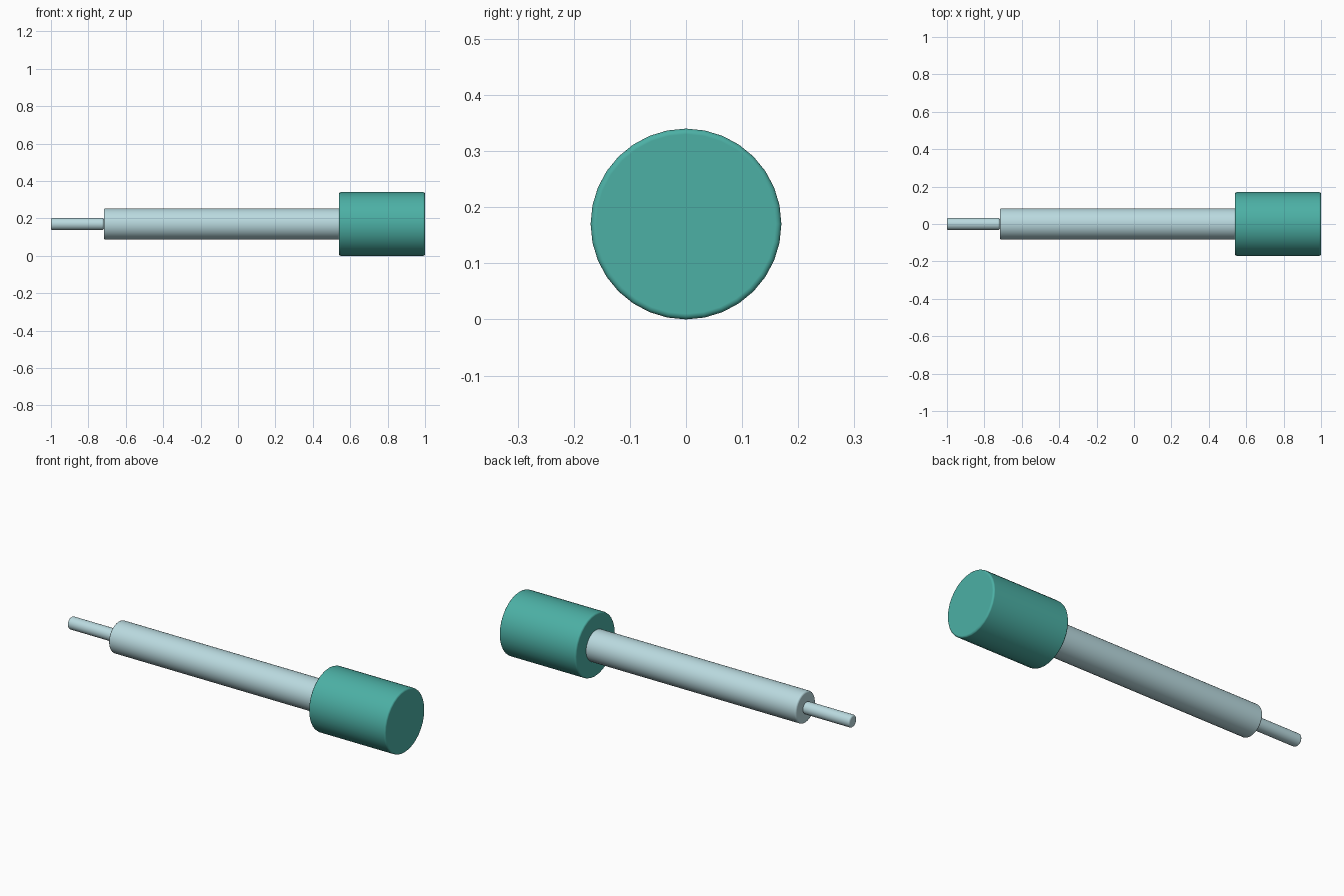
import bpy, math

if "Cube" in bpy.data.objects:
    bpy.data.objects.remove(bpy.data.objects["Cube"])

AXIS_Z = 0.17


def material(name, color):
    m = bpy.data.materials.new(name)
    m.diffuse_color = color
    m.use_nodes = True
    m.node_tree.nodes["Principled BSDF"].inputs["Base Color"].default_value = m.diffuse_color
    return m


def rod(name, x0, x1, radius, bevel, mat):
    """Cylinder lying along x with softly rounded rims."""
    bpy.ops.mesh.primitive_cylinder_add(
        vertices=32, radius=radius, depth=x1 - x0,
        location=((x0 + x1) / 2, 0, AXIS_Z), rotation=(0, math.pi / 2, 0))
    ob = bpy.context.object
    ob.name = name
    ob.data.materials.append(mat)
    bpy.ops.object.transform_apply(location=False, rotation=True, scale=False)
    bpy.ops.object.shade_smooth()
    mod = ob.modifiers.new("rim_bevel", 'BEVEL')
    mod.width = bevel
    mod.segments = 3
    mod.limit_method = 'ANGLE'
    mod.angle_limit = math.radians(40)
    mod.harden_normals = True
    return ob


teal = material("teal", (0.072, 0.434, 0.376, 1))
pale = material("pale_metal", (0.49, 0.70, 0.74, 1))

# Gripping end, main shaft and thin tip
rod("handle", 0.54, 1.0, 0.17, 0.01, teal)
rod("shaft", -0.717, 0.545, 0.084, 0.01, pale)
rod("tip", -1.0, -0.717, 0.033, 0.01, pale)
